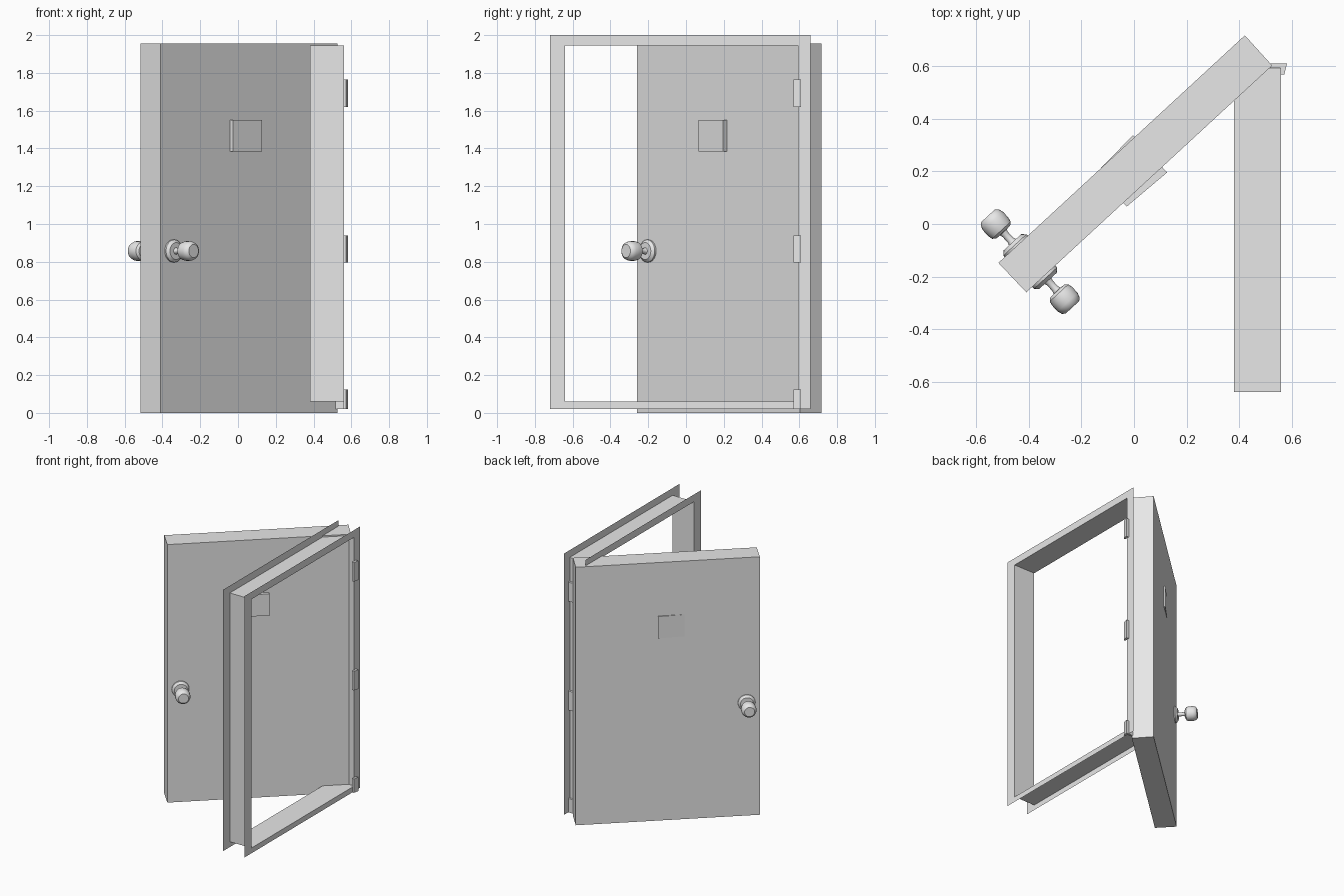
import bpy, bmesh, math
from mathutils import Vector, Matrix

cube = bpy.data.objects.get("Cube")
if cube:
    bpy.data.objects.remove(cube, do_unlink=True)

grey = bpy.data.materials.new("plain grey")
grey.use_nodes = True
colour = (0.8, 0.8, 0.8, 1)
grey.diffuse_color = colour
grey.node_tree.nodes["Principled BSDF"].inputs["Base Color"].default_value = colour


def add_object(name, bm):
    bmesh.ops.recalc_face_normals(bm, faces=bm.faces)
    mesh = bpy.data.meshes.new(name)
    bm.to_mesh(mesh)
    bm.free()
    mesh.materials.append(grey)
    obj = bpy.data.objects.new(name, mesh)
    bpy.context.collection.objects.link(obj)
    return obj


def prism(name, outline, bottom, top):
    """Extrude a plan outline upwards."""
    bm = bmesh.new()
    face = bm.faces.new([bm.verts.new((x, y, bottom)) for x, y in outline])
    new = bmesh.ops.extrude_face_region(bm, geom=[face])["geom"]
    verts = [v for v in new if isinstance(v, bmesh.types.BMVert)]
    bmesh.ops.translate(bm, vec=(0, 0, top - bottom), verts=verts)
    return add_object(name, bm)


def lathe(name, profile, centre, axis, segments=24):
    """Turn a (radius, distance) profile around an axis."""
    bm = bmesh.new()
    verts = [bm.verts.new((r, 0, d)) for r, d in profile]
    edges = [bm.edges.new(pair) for pair in zip(verts, verts[1:])]
    bmesh.ops.spin(bm, geom=verts + edges, cent=(0, 0, 0), axis=(0, 0, 1),
                   angle=math.tau, steps=segments)
    bmesh.ops.remove_doubles(bm, verts=bm.verts, dist=0.0005)
    turn = axis.to_track_quat("Z", "Y").to_matrix().to_4x4()
    bm.transform(Matrix.Translation(centre) @ turn)
    return add_object(name, bm)


# Door frame: a thin jamb with a flat flange around each side
def ring(bm, x, y0, y1, z0, z1):
    return [bm.verts.new((x, y, z)) for y, z in ((y0, z0), (y1, z0), (y1, z1), (y0, z1))]


outer = (-0.72, 0.66, 0.02, 2.0)
inner = (-0.64, 0.592, 0.06, 1.945)
bm = bmesh.new()
rings = [ring(bm, x, *size) for x, size in
         ((0.38, outer), (0.38, inner), (0.56, inner), (0.56, outer))]
for a, b in zip(rings, rings[1:]):
    for i in range(4):
        j = (i + 1) % 4
        bm.faces.new((a[i], a[j], b[j], b[i]))
add_object("door_frame", bm)

# Open door leaf
prism("door_leaf", [(-0.516, -0.148), (-0.41, -0.26), (0.526, 0.603), (0.422, 0.718)], 0, 1.955)

# Hatch block, set slightly askew through the leaf
prism("hatch_block", [(-0.027, 0.067), (0.126, 0.196), (-0.004, 0.338), (-0.155, 0.183)], 1.385, 1.55)

# Hinges, bent around the jamb edge
hinge_outline = [(0.49, 0.61), (0.582, 0.61), (0.572, 0.57),
                 (0.558, 0.57), (0.558, 0.594), (0.49, 0.594)]
for place, bottom, top in (("lower", 0.02, 0.125), ("middle", 0.795, 0.94), ("upper", 1.62, 1.765)):
    prism(place + "_hinge", hinge_outline, bottom, top)

# Handles: rosette, stem and knob on both sides of the leaf
centre = Vector((-0.395, -0.143, 0.857))
normal = Vector((0.677, -0.736, 0))
parts = {
    "rosette": [(0, 0.07), (0.06, 0.07), (0.06, 0.086), (0.045, 0.1), (0, 0.1)],
    "stem": [(0.02, 0.095), (0.014, 0.11), (0.014, 0.14), (0.02, 0.158)],
    "knob": [(0, 0.15), (0.036, 0.152), (0.048, 0.162), (0.052, 0.18),
             (0.052, 0.21), (0.046, 0.228), (0.035, 0.237), (0, 0.237)],
}
for side, axis in (("front", normal), ("back", -normal)):
    for part, profile in parts.items():
        obj = lathe(side + "_" + part, profile, centre, axis)
        bpy.ops.object.select_all(action="DESELECT")
        obj.select_set(True)
        bpy.context.view_layer.objects.active = obj
        bpy.ops.object.shade_smooth_by_angle(angle=math.radians(35))
